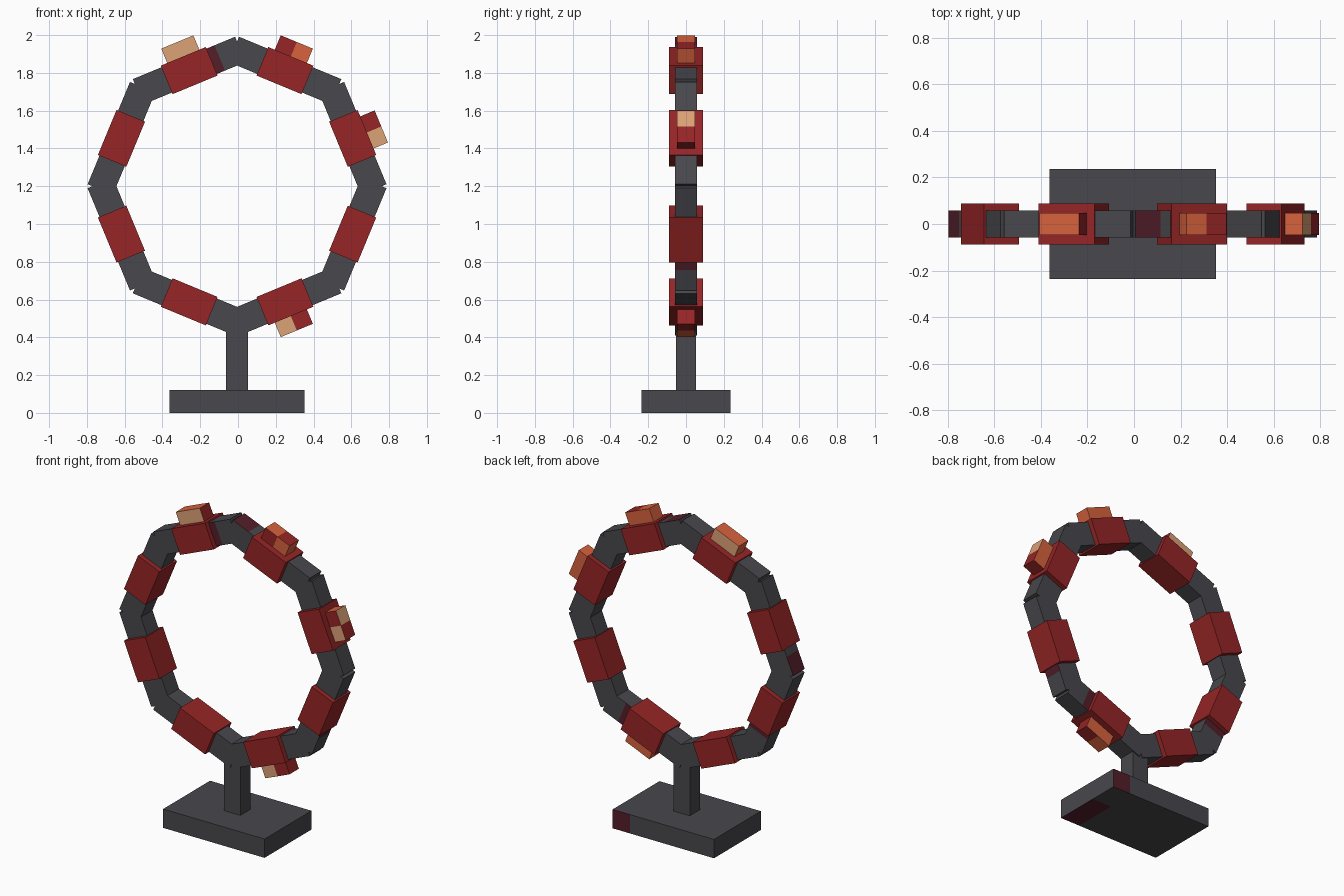
import bpy, bmesh
from math import radians, sin, cos
from mathutils import Matrix, Vector

cube = bpy.data.objects.get("Cube")
if cube:
    bpy.data.objects.remove(cube, do_unlink=True)


def material(name, rgb):
    m = bpy.data.materials.new(name)
    m.use_nodes = True
    m.diffuse_color = (*rgb, 1)
    bsdf = next(n for n in m.node_tree.nodes if n.type == 'BSDF_PRINCIPLED')
    bsdf.inputs["Base Color"].default_value = (*rgb, 1)
    bsdf.inputs["Roughness"].default_value = 0.8
    return m


MATS = {
    "charcoal": material("charcoal", (.065, .063, .072)),
    "red": material("red", (.305, .018, .019)),
    "orange": material("orange", (.68, .122, .048)),
    "tan": material("tan", (.72, .36, .18)),
    "maroon": material("maroon", (.09, .013, .023)),
}
SLOTS = list(MATS)

FRONT, BACK = Vector((0, -1, 0)), Vector((0, 1, 0))
OUTER, BOTTOM = Vector((0, 0, 1)), Vector((0, 0, -1))
START, END = Vector((-1, 0, 0)), Vector((1, 0, 0))
ANY = 9  # open end of a patch


def block(name, size, centre, colour, matrix=Matrix(), patches=()):
    """Box with coloured patches: (face direction, x from, x to, colour[, y to])."""
    bm = bmesh.new()
    bmesh.ops.create_cube(bm, size=1)
    bmesh.ops.scale(bm, vec=size, verts=bm.verts)
    # cut the faces along the patch borders
    for p in patches:
        cuts = [(x, 0) for x in p[1:3]] + [(y, 1) for y in p[4:]]
        for value, axis in cuts:
            if abs(value) < size[axis] / 2 - .001:
                co, no = Vector(), Vector()
                co[axis], no[axis] = value, 1
                bmesh.ops.bisect_plane(bm, geom=bm.verts[:] + bm.edges[:] + bm.faces[:],
                                       plane_co=co, plane_no=no)
    bm.normal_update()
    for f in bm.faces:
        c = f.calc_center_median()
        f.material_index = SLOTS.index(colour)
        for p in patches:
            if f.normal.dot(p[0]) > .9 and p[1] < c.x < p[2] and c.y < (p[4] if len(p) > 4 else ANY):
                f.material_index = SLOTS.index(p[3])
    bm.transform(matrix @ Matrix.Translation(centre))
    me = bpy.data.meshes.new(name)
    bm.to_mesh(me)
    bm.free()
    for m in MATS.values():
        me.materials.append(m)
    ob = bpy.data.objects.new(name, me)
    bpy.context.collection.objects.link(ob)
    return ob


CX, CZ, R = -.005, 1.2, .6625

# stand
block("base", (.715, .472, .12), (CX, 0, .06), "charcoal", patches=[
    (BACK, .235, ANY, "maroon"), (BOTTOM, .22, ANY, "maroon", .05)])
block("post", (.116, .104, .4), (CX, 0, .31), "charcoal")

# painted patches on the ring beams, by segment
near, far = (.058, .175), (-ANY, -.175)
beam_patches = {
    1: [(OUTER, *far, "maroon")],
    2: [(FRONT, *near, "maroon")],
    3: [(OUTER, *far, "maroon")],
    4: [(BACK, -.175, -.058, "maroon")],
    6: [(BACK, -.175, -.058, "maroon")],
    7: [(OUTER, *near, "maroon")],
}

# outer tabs, by segment
tab_patches = {
    0: [(OUTER, -ANY, 0, "tan"), (OUTER, 0, ANY, "red"), (FRONT, -ANY, 0, "red"),
        (FRONT, 0, ANY, "tan"), (END, -ANY, ANY, "red")],
    1: [(OUTER, 0, ANY, "red"), (FRONT, -ANY, 0, "red")],
    2: [(FRONT, -ANY, ANY, "tan"), (BACK, -ANY, ANY, "tan"), (END, -ANY, ANY, "red")],
    6: [(FRONT, -ANY, 0, "red"), (FRONT, 0, ANY, "tan"), (OUTER, -ANY, 0, "red"),
        (START, -ANY, ANY, "red")],
}

# ring of eight beams, each with a sleeve and some with a tab
for i in range(8):
    turn = Matrix.Translation((CX, 0, CZ)) @ Matrix.Rotation(radians(67.5 - 45 * i), 4, 'Y')
    block(f"ring_beam_{i + 1}", (.586, .116, .145), (0, 0, R), "charcoal", turn,
          beam_patches.get(i, ()))
    block(f"ring_sleeve_{i + 1}", (.258, .178, .163), (0, 0, R), "red", turn)
    if i in tab_patches:
        block(f"ring_tab_{i + 1}", (.184, .094, .127), (0, 0, .763), "orange", turn,
              tab_patches[i])
